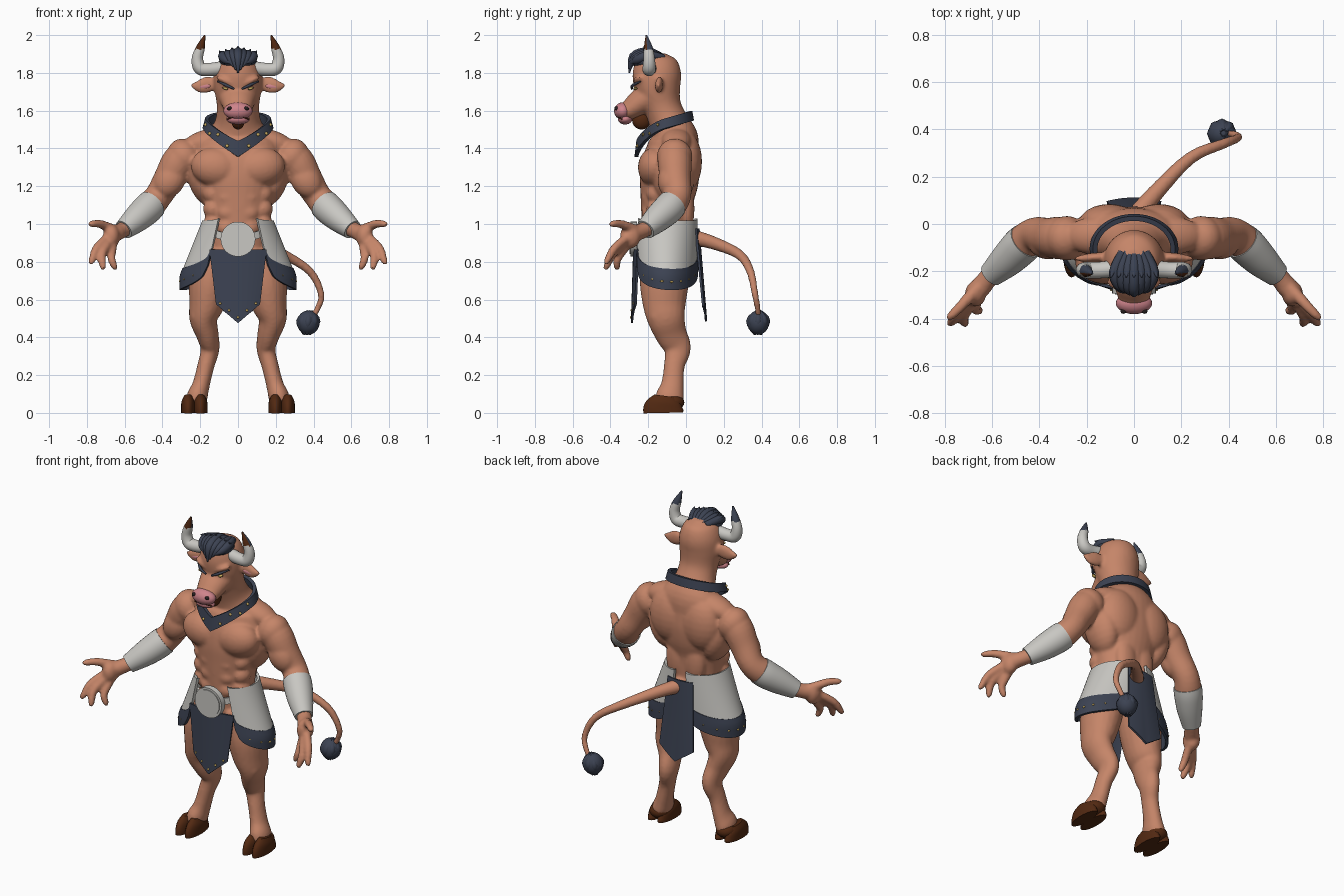
import bpy, bmesh, math
from mathutils import Vector, Matrix, Euler

cube = bpy.data.objects.get("Cube")
if cube:
    bpy.data.objects.remove(cube, do_unlink=True)


def material(name, r, g, b):
    m = bpy.data.materials.new(name)
    m.use_nodes = True
    m.diffuse_color = (r, g, b, 1)
    bsdf = m.node_tree.nodes["Principled BSDF"]
    bsdf.inputs["Base Color"].default_value = (r, g, b, 1)
    bsdf.inputs["Roughness"].default_value = 0.7
    return m


SKIN = material("tan skin", 0.56, 0.235, 0.14)
GREY = material("pale grey", 0.58, 0.57, 0.54)
NAVY = material("dark navy", 0.045, 0.055, 0.085)
BROWN = material("dark brown", 0.085, 0.022, 0.006)
PINK = material("pink", 0.62, 0.23, 0.26)
GOLD = material("gold", 0.6, 0.42, 0.12)
BLACK = material("near black", 0.02, 0.015, 0.015)
SIDES = (1, -1)
X, Y = Vector((1, 0, 0)), Vector((0, 1, 0))


def blob(bm, x, y, z, rx, ry, rz, rot=(0, 0, 0), seg=24):
    m = Matrix.LocRotScale(Vector((x, y, z)), Euler(rot), Vector((rx, ry, rz)))
    bmesh.ops.create_uvsphere(bm, u_segments=seg, v_segments=seg // 2, radius=1, matrix=m)


def pair(bm, x, y, z, rx, ry, rz, tilt=0.0, seg=24):
    for s in SIDES:
        blob(bm, s * x, y, z, rx, ry, rz, (0, s * tilt, 0), seg)


def tube(bm, pts, ref=Y, s=1, n=20, steps=4):
    """Smooth loft through (x, y, z, r1[, r2]); r1 lies along ref."""
    p = [Vector((s * q[0], q[1], q[2], q[3], q[-1])) for q in pts]
    p = [p[0]] + p + [p[-1]]
    path = []
    for i in range(1, len(p) - 2):
        a, b, c, d = p[i - 1:i + 3]
        for k in range(steps):
            t = k / steps
            path.append(0.5 * (2 * b + (c - a) * t + (2 * a - 5 * b + 4 * c - d) * t * t
                               + (3 * b - a - 3 * c + d) * t ** 3))
    path.append(p[-1])
    rings = []
    for i, q in enumerate(path):
        t = (path[min(i + 1, len(path) - 1)] - path[max(i - 1, 0)])
        t = Vector(t[:3]).normalized()
        u = (ref - t * ref.dot(t)).normalized()
        w = t.cross(u)
        ring = []
        for k in range(n):
            a = math.tau * k / n
            ring.append(bm.verts.new(Vector(q[:3]) + u * q[3] * math.cos(a) + w * q[4] * math.sin(a)))
        rings.append(ring)
    for r0, r1 in zip(rings, rings[1:]):
        for k in range(n):
            j = (k + 1) % n
            bm.faces.new((r0[k], r0[j], r1[j], r1[k]))
    bm.faces.new(rings[0][::-1])
    bm.faces.new(rings[-1])


def finish(name, bm, *mats, rule=None, mods=(), angle=50):
    """Turn a bmesh into a named object, baking any modifiers."""
    me = bpy.data.meshes.new(name)
    bm.to_mesh(me)
    bm.free()
    ob = bpy.data.objects.new(name, me)
    bpy.context.collection.objects.link(ob)
    for kind, props in mods:
        mod = ob.modifiers.new(kind.title(), kind)
        for key, val in props.items():
            setattr(mod, key, val)
    if mods:
        dg = bpy.context.evaluated_depsgraph_get()
        me = bpy.data.meshes.new_from_object(ob.evaluated_get(dg))
        ob.modifiers.clear()
        ob.data = me
    me.materials.clear()
    for m in mats:
        me.materials.append(m)
    for f in me.polygons:
        f.use_smooth = True
        f.material_index = rule(f) if rule else 0
    me.set_sharp_from_angle(angle=math.radians(angle))


def sheet(name, func, mat, nu=24, nv=6, thick=0.012):
    """Cloth or plate from func(u, v), thickened."""
    bm = bmesh.new()
    g = [[bm.verts.new(func(i / nu, j / nv)) for j in range(nv + 1)] for i in range(nu + 1)]
    for i in range(nu):
        for j in range(nv):
            bm.faces.new((g[i][j], g[i + 1][j], g[i + 1][j + 1], g[i][j + 1]))
    bmesh.ops.remove_doubles(bm, verts=bm.verts[:], dist=1e-5)
    bmesh.ops.recalc_face_normals(bm, faces=bm.faces[:])
    finish(name, bm, mat, mods=[("SOLIDIFY", {"thickness": thick, "offset": 0})])


# Body: trunk, neck and skull as one loft
bm = bmesh.new()
trunk = [(.80, -.10, .16, .12), (.92, -.10, .16, .13), (1.02, -.10, .165, .135), (1.12, -.10, .185, .14),
         (1.22, -.09, .215, .155), (1.32, -.08, .23, .155), (1.40, -.068, .22, .138), (1.46, -.062, .195, .125),
         (1.53, -.088, .128, .105), (1.62, -.125, .112, .1), (1.72, -.15, .126, .122), (1.80, -.155, .124, .128),
         (1.87, -.16, .095, .105), (1.905, -.16, .045, .05)]
tube(bm, [(0, y, z, rx, ry) for z, y, rx, ry in trunk], X, n=32)
# Muzzle, jaw and brow
tube(bm, [(0, -.16, 1.69, .114, .085), (0, -.24, 1.645, .09, .072), (0, -.30, 1.605, .072, .055),
          (0, -.345, 1.59, .058, .04)], X)
pair(bm, .058, -.245, 1.755, .062, .035, .02, -.4)
# Trunk muscles
pair(bm, .115, -.165, 1.30, .135, .09, .105, -.15)
pair(bm, .16, -.05, 1.44, .14, .08, .062, .25)
pair(bm, .105, .0, 1.33, .13, .085, .16)
pair(bm, .185, -.065, 1.24, .08, .11, .15, .3)
pair(bm, .06, 0, 1.08, .07, .045, .14)
pair(bm, .09, -.02, .84, .1, .06, .1)
for z in (.98, 1.06, 1.14):
    pair(bm, .052, -.19, z, .062, .046, .05)
    pair(bm, .13, -.15, z + .02, .055, .06, .055)
hand = [[(.69, -.31, .93, .024), (.75, -.38, .87, .023), (.775, -.42, .80, .017), (.775, -.425, .785, .008)],
        [(.68, -.32, .91, .024), (.72, -.39, .84, .024), (.715, -.42, .775, .018), (.713, -.422, .755, .008)],
        [(.66, -.30, .90, .024), (.67, -.36, .82, .022), (.652, -.365, .77, .017), (.648, -.365, .755, .008)],
        [(.66, -.27, .97, .028), (.73, -.345, 1.0, .023), (.775, -.39, 1.0, .018), (.79, -.405, 1.0, .008)]]
for s in SIDES:
    # Ears
    tube(bm, [(.10, -.14, 1.745, .018, .02), (.15, -.14, 1.74, .02, .042), (.2, -.145, 1.73, .019, .038),
              (.25, -.145, 1.735, .007, .008)], Y, s)
    # Arms and hands
    tube(bm, [(.25, -.06, 1.40, .07), (.31, -.06, 1.335, .09), (.365, -.055, 1.24, .082),
              (.42, -.045, 1.15, .073), (.47, -.085, 1.09, .077), (.53, -.15, 1.03, .065),
              (.60, -.21, .975, .043), (.65, -.27, .95, .045)], Y, s)
    blob(bm, s * .285, -.06, 1.355, .088, .095, .1, (0, s * .5, 0))
    blob(bm, s * .36, -.085, 1.23, .078, .065, .1, (0, -s * .6, 0))
    blob(bm, s * .67, -.295, .935, .045, .055, .065)
    for finger in hand:
        tube(bm, finger, Y, s, n=12)
    # Legs with a backward hock
    tube(bm, [(.11, -.11, .86, .11, .12), (.145, -.115, .7, .112, .13), (.165, -.115, .58, .095, .115),
              (.183, -.105, .50, .075, .1), (.163, -.08, .42, .06, .085), (.148, -.045, .34, .05, .072),
              (.17, -.062, .25, .045, .055), (.195, -.072, .15, .046, .06), (.215, -.085, .09, .055, .075),
              (.225, -.09, .05, .05, .07)], X, s)
    blob(bm, s * .195, -.155, .515, .055, .045, .06)
# Tail
tube(bm, [(0, .02, .93, .045), (.09, .13, .905, .036), (.24, .28, .84, .027), (.38, .34, .75, .022),
          (.44, .365, .63, .018), (.42, .38, .55, .016), (.38, .385, .49, .014)])
finish("body", bm, SKIN, angle=180, mods=[("REMESH", {"mode": "VOXEL", "voxel_size": .0095}),
                                          ("SMOOTH", {"factor": .5, "iterations": 5})])

# Snout, nostrils, mouth, inner ears
bm = bmesh.new()
blob(bm, 0, -.335, 1.598, .077, .046, .046)
blob(bm, 0, -.322, 1.555, .062, .038, .028)
finish("snout", bm, PINK)
bm = bmesh.new()
pair(bm, .045, -.368, 1.612, .013, .012, .01, .4, 12)
finish("nostrils", bm, BLACK)
bm = bmesh.new()
tube(bm, [(-.058, -.34, 1.555, .004), (0, -.368, 1.572, .004), (.058, -.34, 1.555, .004)], n=8)
finish("mouth", bm, BROWN)
bm = bmesh.new()
pair(bm, .18, -.158, 1.728, .035, .006, .012, .1)
finish("inner_ears", bm, PINK)
bm = bmesh.new()
blob(bm, 0, -.235, 1.55, .036, .05, .05, (.6, 0, 0))
finish("chin_beard", bm, BROWN)

# Eyes and eyebrows
bm = bmesh.new()
pair(bm, .068, -.268, 1.718, .017, .011, .007, -.3, 12)
finish("eyes", bm, GOLD)
bm = bmesh.new()
for s in SIDES:
    tube(bm, [(.02, -.287, 1.715, .005), (.06, -.282, 1.734, .008), (.108, -.24, 1.755, .004)], Y, s, n=10)
finish("eyebrows", bm, NAVY)

# Horns with dark tips
for s, side in zip(SIDES, ("left", "right")):
    bm = bmesh.new()
    tube(bm, [(.09, -.19, 1.825, .036), (.15, -.195, 1.818, .035), (.2, -.195, 1.825, .035),
              (.215, -.195, 1.875, .03), (.198, -.2, 1.935, .023), (.176, -.21, 1.999, .004)], Y, s, steps=6)
    finish(side + "_horn", bm, GREY, BROWN, NAVY,
           rule=lambda f: 0 if f.center.z < 1.925 else 1 if f.normal.y < -.2 else 2)

# Hair gathered to a point on the forehead
bm = bmesh.new()
blob(bm, 0, -.2, 1.868, .1, .095, .052)
for i in range(-3, 4):
    side = abs(i) / 3
    tube(bm, [(i * .016, -.12, 1.88, .02), (i * .027, -.2, 1.912 - .02 * side, .024),
              (i * .022, -.28 + .025 * side, 1.885 - .015 * side, .024),
              (i * .012, -.3 + .01 * side, 1.80 + .05 * side, .004)], X, n=10)
    tube(bm, [(i * .022, -.15, 1.89, .018), (i * .028, -.19, 1.915 - .015 * side, .016),
              (i * .033, -.225, 1.94 - .025 * side, .003)], X, n=8)
finish("hair", bm, NAVY)


# Collar tilting down to a sharp V at the front
def collar(u, v, out=0):
    a = (u - .5) * math.tau
    f = 1 - abs(math.sin(a)) if math.cos(a) > 0 else 0
    half = .026 + .016 * f
    return Vector(((.164 + out + .014 * v) * math.sin(a),
                   -.105 - (.128 + out + .02 * f) * math.cos(a) - .01 * v * math.cos(a),
                   1.572 - .04 * (1 + math.cos(a)) - .095 * f + half * (1 - 2 * v)))


sheet("collar", collar, NAVY, 64, 4, .02)
bm = bmesh.new()
for i in (-4, -3, -2, -1, 1, 2, 3, 4):
    blob(bm, *collar(.5 + i * .05, .3 + .4 * (i % 2), .012), .009, .007, .009, seg=8)
finish("collar_studs", bm, GOLD)

# Bracers
for s, side in zip(SIDES, ("left", "right")):
    bm = bmesh.new()
    tube(bm, [(.455, -.072, 1.105, .08), (.485, -.1, 1.075, .081), (.54, -.155, 1.025, .072),
              (.605, -.215, .97, .053)], Y, s, n=28)
    finish(side + "_bracer", bm, GREY)


# Hip guards with a cloth trim
def guard(s, top, low, rise, grow):
    def at(u, v):
        a = .6 + 2.33 * u
        arch = max(0, math.sin(math.pi * u)) ** .35
        z0 = top[0] - top[1] * arch
        z = z0 + (low - rise * arch - z0) * v
        rx = min(.298, .18 + (1.02 - z) * .4) + grow
        return Vector((s * rx * math.sin(a), -.11 - (.168 + grow) * math.cos(a), z))
    return at


bm_studs = bmesh.new()
for s, side in zip(SIDES, ("left", "right")):
    sheet(side + "_hip_guard", guard(s, (1.03, .015), .86, .11, 0), GREY, 40, 8, .016)
    trim = guard(s, (.87, .11), .78, .13, .004)
    sheet(side + "_hip_trim", trim, NAVY, 40, 5, .016)
    for k in range(1, 8):
        blob(bm_studs, *(trim(k / 8, .6) + X * s * .008 * math.sin(k / 3)), .006, .01, .006, seg=8)


# Front and back cloths
def front_cloth(u, v):
    t = 2 * u - 1
    return Vector((t * (.15 - .035 * v), -.274 - .012 * v + .02 * t * t, .865 - v * (.29 + .1 * (1 - abs(t)))))


def back_cloth(u, v):
    t = 2 * u - 1
    return Vector((t * (.085 + .03 * v), .066 + .04 * v - .015 * t * t, .975 - v * (.41 + .08 * (1 - abs(t)))))


sheet("front_cloth", front_cloth, NAVY, 16, 8)
sheet("back_cloth", back_cloth, NAVY, 16, 8)
for u in (.1, .3, .5, .7, .9):
    blob(bm_studs, *(front_cloth(u, .92) - Y * .007), .007, .005, .007, seg=8)
finish("cloth_studs", bm_studs, GOLD)


# Belt and round buckle
def belt(u, v):
    a = (u - .5) * 1.6
    return Vector((.19 * math.sin(a), -.11 - .158 * math.cos(a), .975 - .04 * v - .03 * math.cos(a * 2)))


sheet("belt", belt, GREY, 24, 2)
bm = bmesh.new()
for r, depth in ((.092, .035), (.08, .045)):
    bmesh.ops.create_cone(bm, cap_ends=True, segments=40, radius1=r, radius2=r, depth=depth,
                          matrix=Matrix.Translation((0, -.276, .92)) @ Matrix.Rotation(math.pi / 2, 4, 'X'))
finish("belt_buckle", bm, GREY, angle=35)

# Cloven hooves with a heel
bm = bmesh.new()
for s in SIDES:
    for x in (.198, .264):
        tube(bm, [(x, -.12, 0, .037, .105), (x, -.12, .025, .037, .105), (x, -.116, .06, .035, .088),
                  (x, -.112, .09, .022, .055)], X, s)
    blob(bm, s * .228, -.075, .055, .06, .066, .045)
finish("hooves", bm, BROWN)

# Tail tuft
bm = bmesh.new()
blob(bm, .372, .382, .478, .06, .058, .064)
for k in range(8):
    c, d = math.cos(k * math.tau / 8), math.sin(k * math.tau / 8)
    tube(bm, [(.38 + .01 * c, .385 + .01 * d, .54, .006), (.372 + .042 * c, .382 + .042 * d, .485, .022),
              (.365 + .015 * c, .38 + .015 * d, .415, .006)], X, n=8)
finish("tail_tuft", bm, NAVY)
